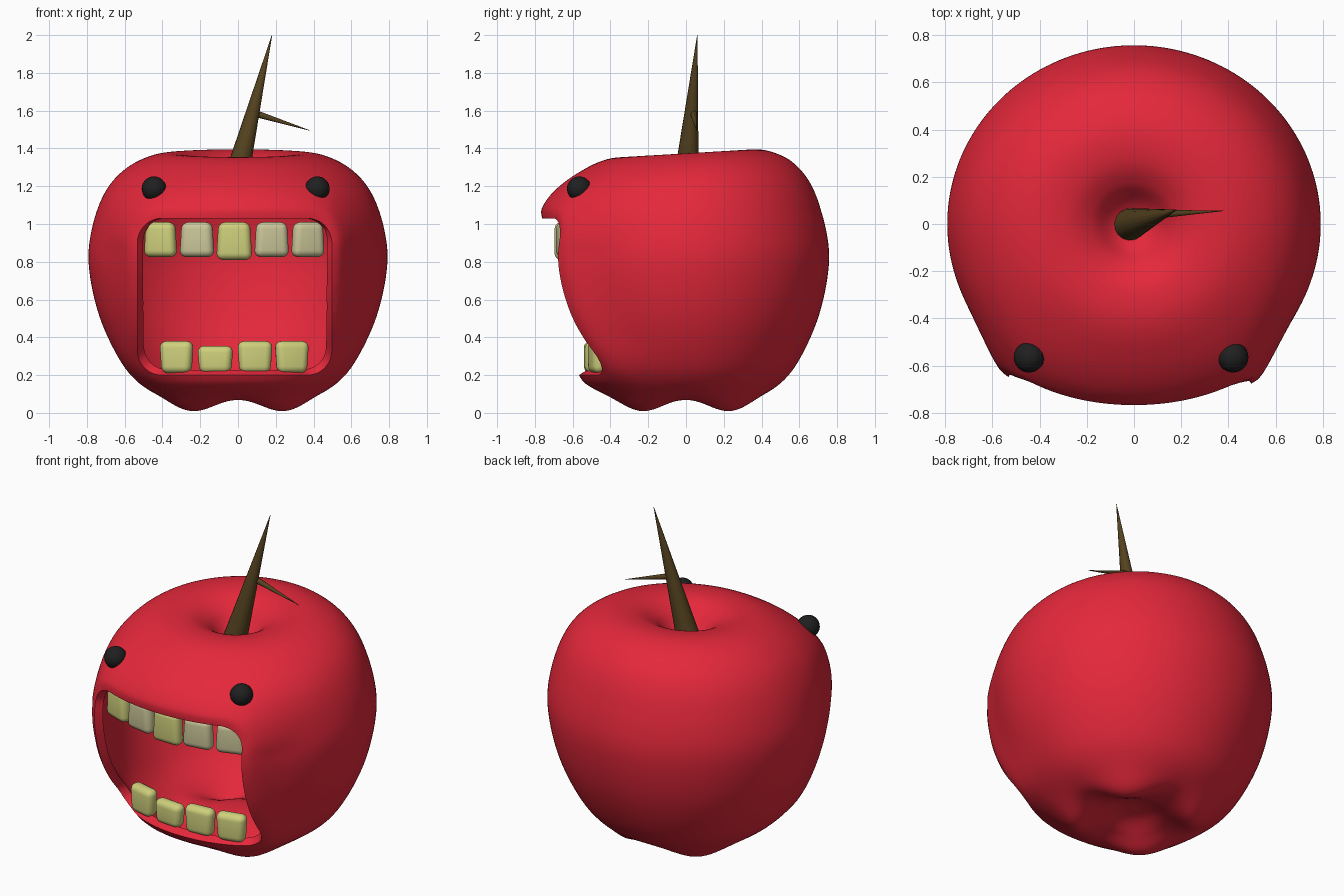
import bpy, bmesh, math
from mathutils import Vector, Matrix

if "Cube" in bpy.data.objects:
    bpy.data.objects.remove(bpy.data.objects["Cube"])


def material(name, rgb):
    m = bpy.data.materials.new(name)
    m.diffuse_color = (*rgb, 1)
    m.use_nodes = True
    m.node_tree.nodes["Principled BSDF"].inputs["Base Color"].default_value = m.diffuse_color
    return m


RED = material("apple red", (0.78, 0.021, 0.043))
BROWN = material("stem brown", (0.09, 0.055, 0.014))
BLACK = material("eye black", (0.014, 0.014, 0.015))
YELLOW = material("tooth yellow", (0.62, 0.63, 0.20))
CREAM = material("tooth cream", (0.60, 0.57, 0.32))


def make(name, bm, mat):
    bmesh.ops.recalc_face_normals(bm, faces=bm.faces)
    me = bpy.data.meshes.new(name)
    bm.to_mesh(me)
    bm.free()
    ob = bpy.data.objects.new(name, me)
    bpy.context.collection.objects.link(ob)
    me.materials.append(mat)
    return ob


def activate(ob):
    bpy.ops.object.select_all(action='DESELECT')
    ob.select_set(True)
    bpy.context.view_layer.objects.active = ob


def smooth(ob, angle=40):
    activate(ob)
    bpy.ops.object.shade_smooth_by_angle(angle=math.radians(angle))


# mouth outline: rounded rectangle in the xz plane
MX, MZ, MW, MH, MR = -0.018, 0.615, 0.515, 0.415, 0.13


def mouth_distance(x, z):
    qx, qz = abs(x - MX) - MW + MR, abs(z - MZ) - MH + MR
    return math.hypot(max(qx, 0), max(qz, 0)) + min(max(qx, qz), 0) - MR


# raised lip: how far the skin moves forward around the mouth
def lip(x, z):
    d = max(mouth_distance(x, z), 0)
    up = min(max((z - 0.85) / 0.3, 0), 1)
    side = min(abs(x) / 0.5, 1) ** 2
    lift = 0.045 + 0.065 * side + 0.02 * up * (1 - side)
    return lift * math.exp(-(d / (0.1 + 0.11 * up)) ** 2) - 0.022 * math.exp(-(d / 0.03) ** 2)


# apple body: lathed profile with base lobes
profile = [(0, .12), (.1, .11), (.22, .065), (.34, .04), (.45, .095), (.6, .24),
           (.73, .5), (.79, .78), (.77, .99), (.7, 1.175), (.59, 1.295), (.44, 1.365),
           (.29, 1.368), (.18, 1.32), (.09, 1.235), (0, 1.2)]


def spline(pts, n):
    p = [Vector(q) for q in pts]
    p = [Vector((-p[1].x, p[1].y))] + p + [Vector((-p[-2].x, p[-2].y))]
    out = []
    for i in range(1, len(p) - 2):
        a, b, c, d = p[i - 1:i + 3]
        for k in range(n):
            t = k / n
            out.append(0.5 * (2 * b + (c - a) * t + (2 * a - 5 * b + 4 * c - d) * t * t
                              + (3 * b - a - 3 * c + d) * t ** 3))
    return out + [p[-2]]


prof = spline(profile, 8)
side_wall = [q for q in prof if q.x > 0.48 and q.y < 1.25]


def skin_y(x, z):
    """Front skin position at a point of the front view."""
    for a, b in zip(side_wall, side_wall[1:]):
        if a.y <= z <= b.y:
            r = a.x + (b.x - a.x) * (z - a.y) / (b.y - a.y)
            return -0.957 * math.sqrt(r * r - x * x) - lip(x, z)


def body_point(r, z, a):
    x, y = r * math.cos(a), r * math.sin(a) * 0.957
    if z < 0.4:
        z += 0.03 * math.cos(4 * a) * math.exp(-((r - 0.34) / 0.12) ** 2)
    z += 0.06 * y * min(max((z - 1.06) / 0.25, 0), 1)
    return x, (y - lip(x, z) * min(-y / 0.2, 1) if y < 0 else y), z


SEG = 160
bm = bmesh.new()
rings = []
for i, q in enumerate(prof):
    if i in (0, len(prof) - 1):
        rings.append([bm.verts.new((0, 0, q.y))] * SEG)
    else:
        rings.append([bm.verts.new(body_point(q.x, q.y, 2 * math.pi * (k + .5) / SEG))
                      for k in range(SEG)])
for lo, hi in zip(rings, rings[1:]):
    for k in range(SEG):
        j = (k + 1) % SEG
        bm.faces.new(list(dict.fromkeys((lo[k], lo[j], hi[j], hi[k]))))

# open the mouth and slide the rim onto its outline
hole = []
for f in bm.faces:
    c = f.calc_center_median()
    if c.y < 0 and mouth_distance(c.x, c.z) < 0:
        hole.append(f)
bmesh.ops.delete(bm, geom=hole, context='FACES')
rim = [v for v in bm.verts if v.is_boundary]
for v in rim:
    x, z, e = v.co.x, v.co.z, 1e-4
    for _ in range(3):
        d = mouth_distance(x, z)
        gx = (mouth_distance(x + e, z) - mouth_distance(x - e, z)) / (2 * e)
        gz = (mouth_distance(x, z + e) - mouth_distance(x, z - e)) / (2 * e)
        x, z = x - d * gx, z - d * gz
    v.co = (x, skin_y(x, z), z)
bmesh.ops.remove_doubles(bm, verts=rim, dist=0.008)
body = make("apple_body", bm, RED)

# skin thickness
shell = body.modifiers.new("skin", 'SOLIDIFY')
shell.thickness, shell.offset = 0.05, -1
activate(body)
bpy.ops.object.modifier_apply(modifier="skin")
smooth(body, 50)


# teeth: bevelled blocks narrowing to the root, set along an arc
def tooth(name, x, y, turn, z0, z1, w, upper, mat):
    bm = bmesh.new()
    bmesh.ops.create_cube(bm, size=1)
    h = z1 - z0
    for v in bm.verts:
        root = (v.co.z > 0) == upper
        v.co = Vector((v.co.x * w * (0.88 if root else 1), v.co.y * 0.08, v.co.z * h))
    bmesh.ops.bevel(bm, geom=bm.edges[:], offset=0.036, segments=5, profile=0.5,
                    affect='EDGES')
    bmesh.ops.transform(bm, verts=bm.verts, matrix=Matrix.Translation((x, y, (z0 + z1) / 2))
                        @ Matrix.Rotation(turn, 4, 'Z'))
    smooth(make(name, bm, mat), 60)


upper = [(-.41, .825, .18, YELLOW), (-.217, .825, .185, CREAM), (-.02, .81, .19, YELLOW),
         (.178, .825, .185, CREAM), (.37, .825, .18, CREAM)]
for i, (x, z, w, m) in enumerate(upper):
    tooth(f"upper_tooth_{i + 1}", x, -0.655 + 0.45 * x * x, math.atan(0.9 * x),
          z, 1.01, w, True, m)
lower = [(-.325, .38, .182), (-.12, .355, .19), (.09, .38, .186), (.285, .38, .182)]
for i, (x, z, w) in enumerate(lower):
    tooth(f"lower_tooth_{i + 1}", x, -0.5 + 0.4 * x * x, math.atan(0.8 * x),
          0.21, z, w, False, YELLOW)

# eyes
for side, x in (("left", -.445), ("right", .42)):
    bm = bmesh.new()
    bmesh.ops.create_uvsphere(bm, u_segments=24, v_segments=16, radius=0.065,
                              matrix=Matrix.Translation((x, -0.565, 1.187)))
    smooth(make("eye_" + side, bm, BLACK), 60)


# stem and twig: tapered spikes
def spike(name, a, b, r):
    a, b = Vector(a), Vector(b)
    d = b - a
    bm = bmesh.new()
    bmesh.ops.create_cone(bm, cap_ends=True, segments=16, radius1=r, radius2=0.001,
                          depth=d.length)
    bmesh.ops.transform(bm, verts=bm.verts, matrix=Matrix.Translation((a + b) / 2)
                        @ d.to_track_quat('Z', 'Y').to_matrix().to_4x4())
    smooth(make(name, bm, BROWN), 50)


spike("stem", (-.03, -.005, 1.16), (.18, .06, 2.0), 0.073)
spike("twig", (.07, .04, 1.592), (.38, .056, 1.495), 0.02)
